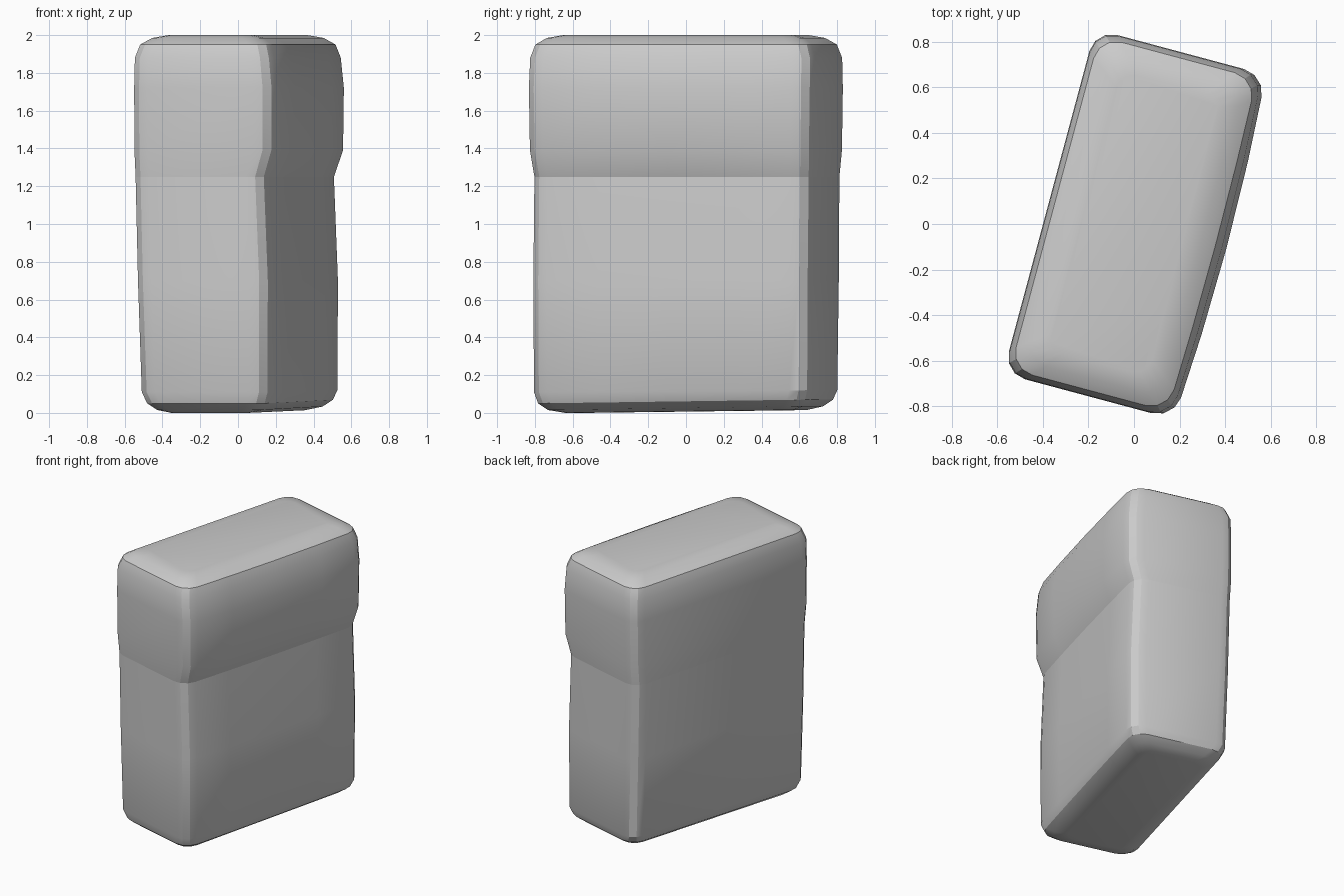
import bpy, bmesh
from math import sin, cos, pi, radians

if "Cube" in bpy.data.objects:
    bpy.data.objects.remove(bpy.data.objects["Cube"])

ANGLE = radians(-15)


def ring(z, left, right, half, r, bulge=0.0, tilt=0.0):
    """Rounded rectangle section, its right side bowed outward."""
    pts = []
    corners = [(right - r, half - r, 0), (left + r, half - r, 90),
               (left + r, -half + r, 180), (right - r, -half + r, 270)]
    for cx, cy, start in corners:
        for i in range(4):
            a = radians(start + 30 * i)
            pts.append([cx + r * cos(a), cy + r * sin(a)])
    # extra points along the right side carry the bow
    for k in (-0.5, 0.0, 0.5):
        pts.append([right, k * half])
    out = []
    for x, y in pts:
        if x > 0:
            x += bulge * (1 - (y / half) ** 2)
        out.append((x * cos(ANGLE) - y * sin(ANGLE),
                    x * sin(ANGLE) + y * cos(ANGLE),
                    z + tilt * (y / half + 1) / 2))
    return out


def loft(name, sections, cap_first=False, cap_last=False):
    bm = bmesh.new()
    rings = [[bm.verts.new(p) for p in ring(*s)] for s in sections]
    for a, b in zip(rings, rings[1:]):
        n = len(a)
        for i in range(n):
            j = (i + 1) % n
            bm.faces.new((a[i], a[j], b[j], b[i]))
    if cap_first:
        bm.faces.new(rings[0][::-1])
    if cap_last:
        bm.faces.new(rings[-1])
    bmesh.ops.recalc_face_normals(bm, faces=bm.faces)
    mesh = bpy.data.meshes.new(name)
    bm.to_mesh(mesh)
    bm.free()
    obj = bpy.data.objects.new(name, mesh)
    bpy.context.collection.objects.link(obj)
    bpy.context.view_layer.objects.active = obj
    obj.select_set(True)
    bpy.ops.object.shade_smooth_by_angle(angle=radians(25))
    obj.select_set(False)


# lower body: z, left, right, half length, corner radius, bow, tilt
loft("box_body", [
    (0.0, -0.22, 0.22, 0.62, 0.07, 0.0, 0.015),
    (0.015, -0.28, 0.30, 0.70, 0.09, 0.0, 0.02),
    (0.05, -0.325, 0.345, 0.745, 0.10, 0.005, 0.02),
    (0.11, -0.35, 0.365, 0.762, 0.10, 0.01, 0.01),
    (0.70, -0.37, 0.367, 0.765, 0.10, 0.01),
    (1.25, -0.383, 0.345, 0.765, 0.10, 0.01),
], cap_first=True)

# overhanging lid
loft("box_lid", [
    (1.25, -0.383, 0.345, 0.765, 0.10, 0.01),
    (1.39, -0.386, 0.388, 0.778, 0.10, 0.025),
    (1.72, -0.386, 0.390, 0.783, 0.10, 0.03),
    (1.88, -0.383, 0.375, 0.780, 0.10, 0.025),
    (1.95, -0.360, 0.355, 0.757, 0.10, 0.015),
    (1.985, -0.305, 0.305, 0.705, 0.09, 0.0),
    (2.0, -0.23, 0.23, 0.63, 0.07, 0.0),
], cap_last=True)
